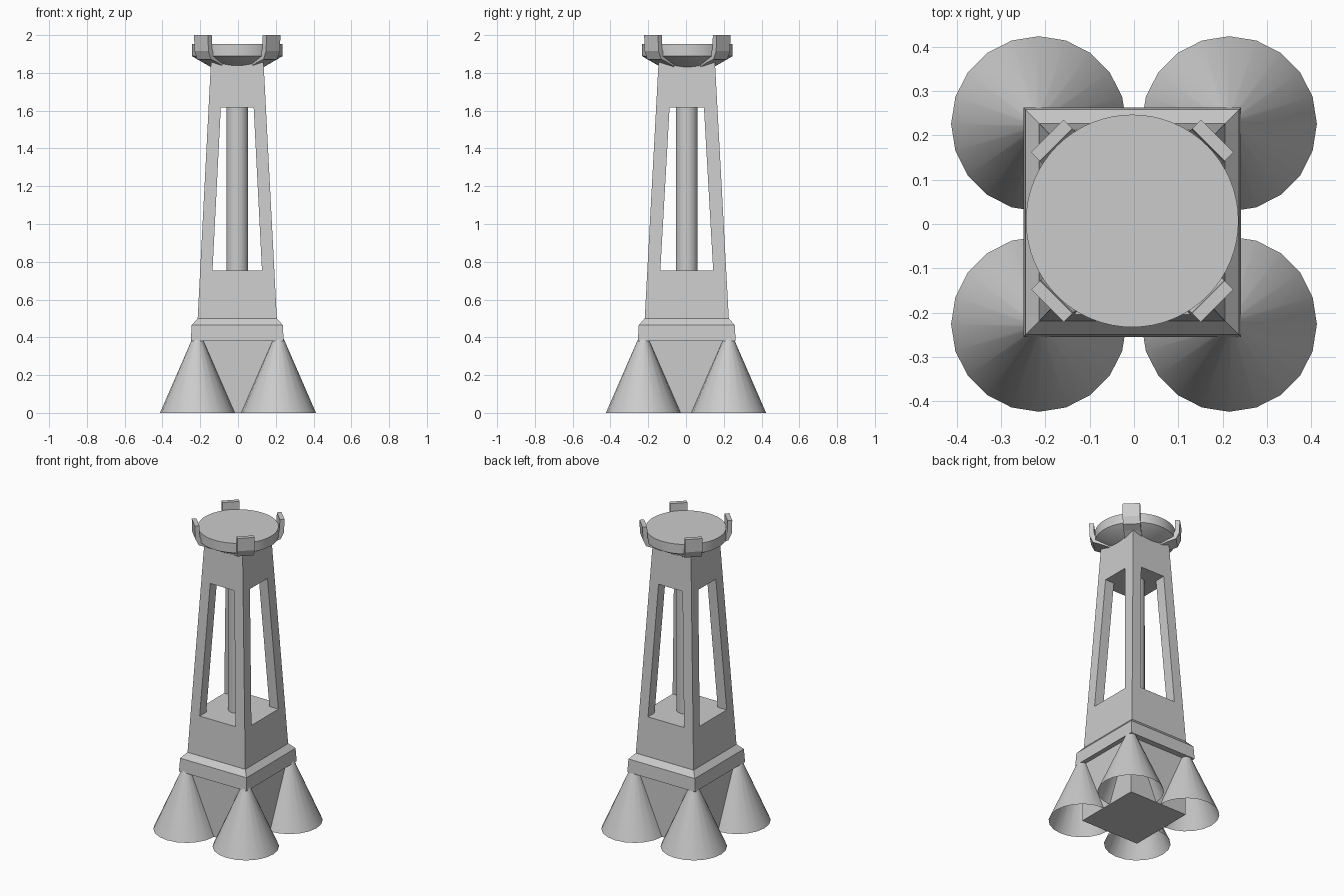
import bpy, bmesh, math
from mathutils import Vector, Matrix

if "Cube" in bpy.data.objects:
    bpy.data.objects.remove(bpy.data.objects["Cube"])

CX, CY = -0.004, 0.004     # slight offset of the upper structure


def make(name, bm):
    bmesh.ops.recalc_face_normals(bm, faces=bm.faces)
    me = bpy.data.meshes.new(name)
    bm.to_mesh(me)
    bm.free()
    ob = bpy.data.objects.new(name, me)
    bpy.context.collection.objects.link(ob)
    return ob


def smooth(ob, angle=35):
    bpy.ops.object.select_all(action='DESELECT')
    ob.select_set(True)
    bpy.context.view_layer.objects.active = ob
    bpy.ops.object.shade_smooth_by_angle(angle=math.radians(angle))


def stack(name, levels, cx=0.0, cy=0.0):
    """Closed rectangular loft from (half x, half y, z) levels."""
    bm = bmesh.new()
    rings = [[bm.verts.new((cx + sx * hx, cy + sy * hy, z))
              for sx, sy in ((-1, -1), (1, -1), (1, 1), (-1, 1))]
             for hx, hy, z in levels]
    for a, b in zip(rings, rings[1:]):
        for i in range(4):
            j = (i + 1) % 4
            bm.faces.new((a[i], a[j], b[j], b[i]))
    bm.faces.new(rings[0][::-1])
    bm.faces.new(rings[-1])
    return make(name, bm)


def lathe(name, profile, sides, x, y, caps=True):
    """Round part from (radius, z) points."""
    bm = bmesh.new()
    rings = []
    for r, z in profile:
        rings.append([bm.verts.new((x + r * math.cos(math.tau * i / sides),
                                    y + r * math.sin(math.tau * i / sides), z))
                      for i in range(sides)])
    for a, b in zip(rings, rings[1:]):
        for i in range(sides):
            j = (i + 1) % sides
            bm.faces.new((a[i], a[j], b[j], b[i]))
    if caps:
        bm.faces.new(rings[0][::-1])
        bm.faces.new(rings[-1])
    ob = make(name, bm)
    smooth(ob)
    return ob


# Four hollow nozzle cones around a square base block
for sx in (-1, 1):
    for sy in (-1, 1):
        lathe("nozzle_cone", [(0.198, 0), (0.026, 0.395)], 20,
              sx * 0.215, sy * 0.226, caps=False)
stack("base_block", [(0.212, 0.225, 0.0), (0.212, 0.225, 0.385)])

# Collar with chamfered top
stack("collar", [(0.246, 0.259, 0.38), (0.241, 0.254, 0.465),
                 (0.21, 0.223, 0.50)], CX, CY)

# Tapered tower with see-through windows on all four sides
tower = stack("tower", [(0.21, 0.223, 0.49), (0.138, 0.148, 1.88)], CX, CY)
cutters = [
    stack("window_cutter_y", [(0.131, 0.5, 0.753), (0.087, 0.5, 1.617)], CX, CY),
    stack("window_cutter_x", [(0.5, 0.140, 0.753), (0.5, 0.091, 1.617)], CX, CY),
]
for c in cutters:
    m = tower.modifiers.new("windows", 'BOOLEAN')
    m.operation = 'DIFFERENCE'
    m.solver = 'EXACT'
    m.object = c
    c.hide_render = True
bpy.context.view_layer.objects.active = tower
for m in list(tower.modifiers):
    bpy.ops.object.modifier_apply(modifier=m.name)
for c in cutters:
    bpy.data.objects.remove(c)

# Central pipe seen through the windows
lathe("central_pipe", [(0.058, 0.74), (0.058, 1.63)], 32, CX, CY)

# Round top platform with conical underside
lathe("top_platform", [(0.13, 1.825), (0.24, 1.889), (0.24, 1.952)], 64, CX, CY + 0.003)

# Four claws curling up around the platform on the diagonals
claw = [(0.15, 1.832), (0.20, 1.855), (0.248, 1.872), (0.268, 1.915),
        (0.271, 2.0), (0.243, 2.0), (0.24, 1.925), (0.22, 1.885), (0.15, 1.85)]
for k in range(4):
    bm = bmesh.new()
    ends = [[bm.verts.new((r, w, z)) for r, z in claw] for w in (-0.052, 0.052)]
    n = len(claw)
    for i in range(n):
        j = (i + 1) % n
        bm.faces.new((ends[0][i], ends[0][j], ends[1][j], ends[1][i]))
    bm.faces.new(ends[0])
    bm.faces.new(ends[1][::-1])
    rot = Matrix.Translation(Vector((CX, CY + 0.003, 0))) @ \
        Matrix.Rotation(math.radians(45 + 90 * k), 4, 'Z')
    bmesh.ops.transform(bm, matrix=rot, verts=bm.verts)
    make("claw", bm)
